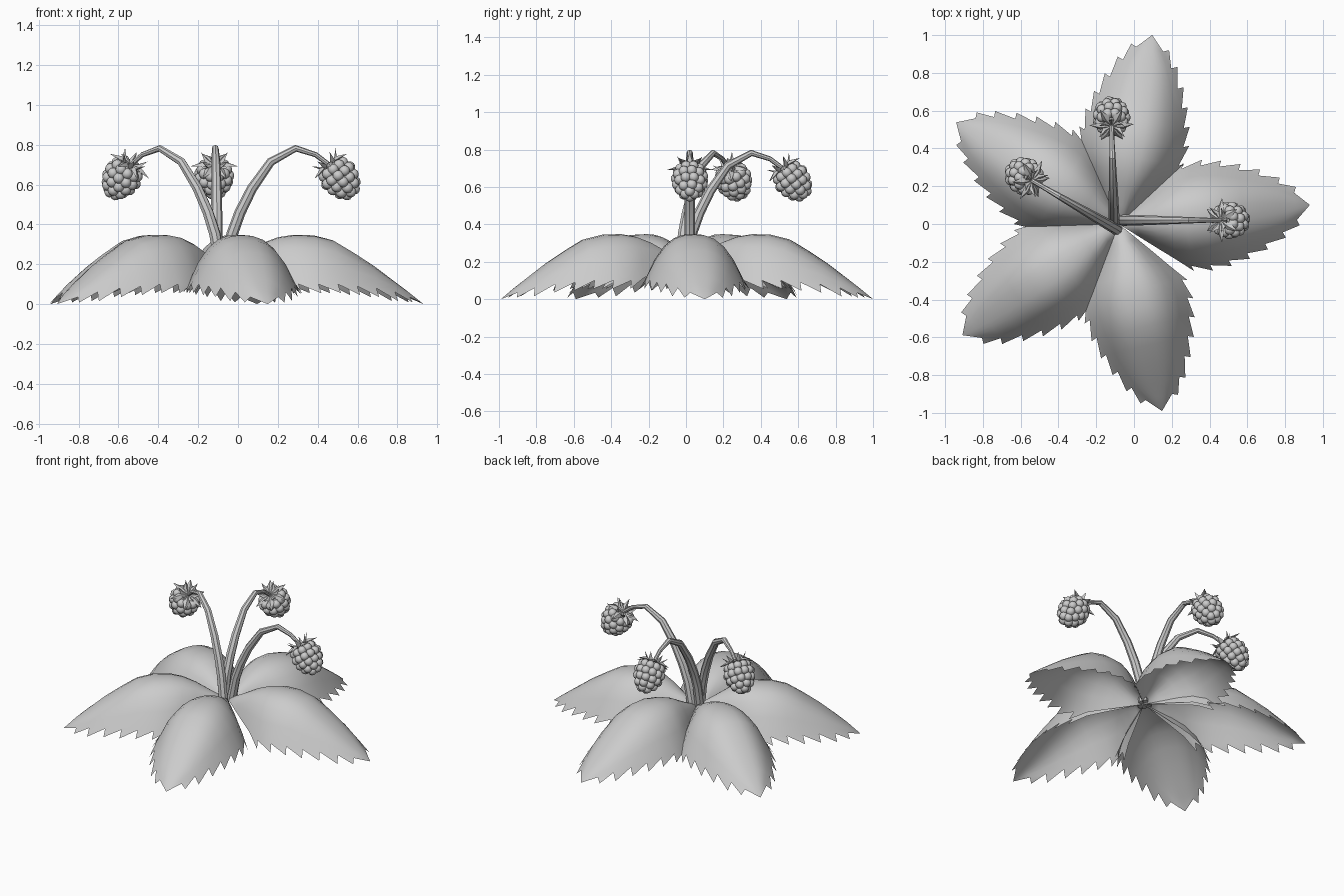
import bpy, bmesh, math
from mathutils import Vector, Matrix

if "Cube" in bpy.data.objects:
    bpy.data.objects.remove(bpy.data.objects["Cube"])

CENTRE = Vector((-0.08, 0.0, 0.0))


def finish(bm, name, angle=40):
    me = bpy.data.meshes.new(name)
    bm.to_mesh(me)
    bm.free()
    ob = bpy.data.objects.new(name, me)
    bpy.context.collection.objects.link(ob)
    bpy.ops.object.select_all(action='DESELECT')
    ob.select_set(True)
    bpy.context.view_layer.objects.active = ob
    bpy.ops.object.shade_smooth_by_angle(angle=math.radians(angle))
    return ob


# Leaf stations: distance, half width, ridge height, edge height
STATIONS = [
    (0.00, 0.000, 0.20, 0.20), (0.10, 0.078, 0.25, 0.17),
    (0.20, 0.155, 0.305, 0.14), (0.28, 0.215, 0.335, 0.115),
    (0.36, 0.258, 0.348, 0.10), (0.46, 0.265, 0.345, 0.10),
    (0.56, 0.250, 0.320, 0.10), (0.66, 0.222, 0.260, 0.09),
    (0.76, 0.182, 0.195, 0.08), (0.86, 0.130, 0.120, 0.06),
    (0.94, 0.072, 0.060, 0.035), (1.016, 0.0, 0.0, 0.0)]
COLS = 10


def leaf(name, angle):
    bm = bmesh.new()
    rows = []
    for u, w, ridge, edge in STATIONS:
        row = []
        for j in range(COLS + 1):
            f = 2 * j / COLS - 1
            row.append(bm.verts.new((u, f * w, ridge - (ridge - edge) * abs(f) ** 2.6)))
        rows.append(row)
    for a, b in zip(rows, rows[1:]):
        for j in range(COLS):
            bm.faces.new((a[j], b[j], b[j + 1], a[j + 1]))
    # saw teeth pointing towards the tip
    for i in range(3, len(rows) - 2):
        for j, side in ((0, -1), (COLS, 1)):
            a, b = rows[i][j], rows[i + 1][j]
            t = bm.verts.new((b.co.x + 0.012, b.co.y + side * 0.03,
                              max(0.008, b.co.z - 0.045)))
            bm.faces.new((a, t, b) if side < 0 else (a, b, t))
    bmesh.ops.remove_doubles(bm, verts=bm.verts, dist=1e-4)
    bmesh.ops.transform(bm, verts=bm.verts, matrix=Matrix.Translation(CENTRE)
                        @ Matrix.Rotation(math.radians(angle), 4, 'Z'))
    finish(bm, name, 60)


for k, ang in enumerate((5.7, 80, 148, 215.4, 283)):
    leaf(f"leaf_{k + 1}", ang)

# Stem path: distance out, height, radius
STEM = [(0, 0.2, 0.030), (0.03, 0.35, 0.029), (0.07, 0.46, 0.028),
        (0.13, 0.58, 0.026), (0.225, 0.715, 0.022), (0.35, 0.782, 0.017),
        (0.45, 0.75, 0.013), (0.53, 0.69, 0.012)]


def stem(name, mat, sides=8):
    bm = bmesh.new()
    pts = [Vector((r, 0, z)) for r, z, _ in STEM]
    rings = []
    for i, p in enumerate(pts):
        d = (pts[min(i + 1, len(pts) - 1)] - pts[max(i - 1, 0)]).normalized()
        side = Vector((0, 1, 0))
        up = d.cross(side)
        rad = STEM[i][2]
        rings.append([bm.verts.new(p + rad * (math.cos(a) * side + math.sin(a) * up))
                      for a in (2 * math.pi * k / sides for k in range(sides))])
    for a, b in zip(rings, rings[1:]):
        for k in range(sides):
            n = (k + 1) % sides
            bm.faces.new((a[k], a[n], b[n], b[k]))
    bm.faces.new(rings[0])
    bm.faces.new(rings[-1])
    bmesh.ops.recalc_face_normals(bm, faces=bm.faces)
    bmesh.ops.transform(bm, verts=bm.verts, matrix=mat)
    finish(bm, name)


def berry(name, mat):
    bm = bmesh.new()
    # inner core and rings of drupelets: depth, ring radius, count
    bmesh.ops.create_icosphere(bm, subdivisions=2, radius=0.075,
                               matrix=Matrix.Translation((0, 0, 0.085)))
    for i, (t, r, n) in enumerate([(0.03, 0.062, 10), (0.07, 0.074, 11), (0.11, 0.068, 10),
                                   (0.147, 0.050, 7), (0.173, 0.024, 4)]):
        for k in range(n):
            a = 2 * math.pi * (k + 0.5 * (i % 2)) / n
            bmesh.ops.create_icosphere(bm, subdivisions=2, radius=0.028,
                matrix=Matrix.Translation((r * math.cos(a), r * math.sin(a), t)))
    bmesh.ops.transform(bm, verts=bm.verts, matrix=mat)
    finish(bm, name)


def calyx(name, mat):
    bm = bmesh.new()
    # pointed sepals: a spread ring and a curled back ring
    for ring, (R, tip, w) in enumerate([(0.118, 0.01, 0.022), (0.078, -0.05, 0.018)]):
        for k in range(6):
            rot = Matrix.Rotation(2 * math.pi * (k + 0.5 * ring) / 6, 3, 'Z')
            base, l, r, top, low, end = [bm.verts.new(rot @ Vector(c)) for c in (
                (0, 0, -0.005), (R * 0.5, w, 0.0), (R * 0.5, -w, 0.0),
                (R * 0.5, 0, -0.014), (R * 0.5, 0, 0.008), (R, 0, tip))]
            for a, b in ((l, top), (top, r), (r, low), (low, l)):
                bm.faces.new((base, a, b))
                bm.faces.new((end, b, a))
    bmesh.ops.recalc_face_normals(bm, faces=bm.faces)
    bmesh.ops.transform(bm, verts=bm.verts, matrix=mat)
    finish(bm, name, 30)


# Three arching stems with hanging berries
axis = Vector((0.61, 0, -0.79))
hang = Matrix.Translation((0.52, 0, 0.70)) @ axis.to_track_quat('Z', 'Y').to_matrix().to_4x4()
for k, (x, y, ang) in enumerate([(-0.06, 0.02, 0), (-0.105, 0.0, 91.5), (-0.09, -0.03, 150)]):
    m = Matrix.Translation((x, y, 0)) @ Matrix.Rotation(math.radians(ang), 4, 'Z')
    stem(f"stem_{k + 1}", m)
    berry(f"berry_{k + 1}", m @ hang)
    calyx(f"calyx_{k + 1}", m @ hang)
